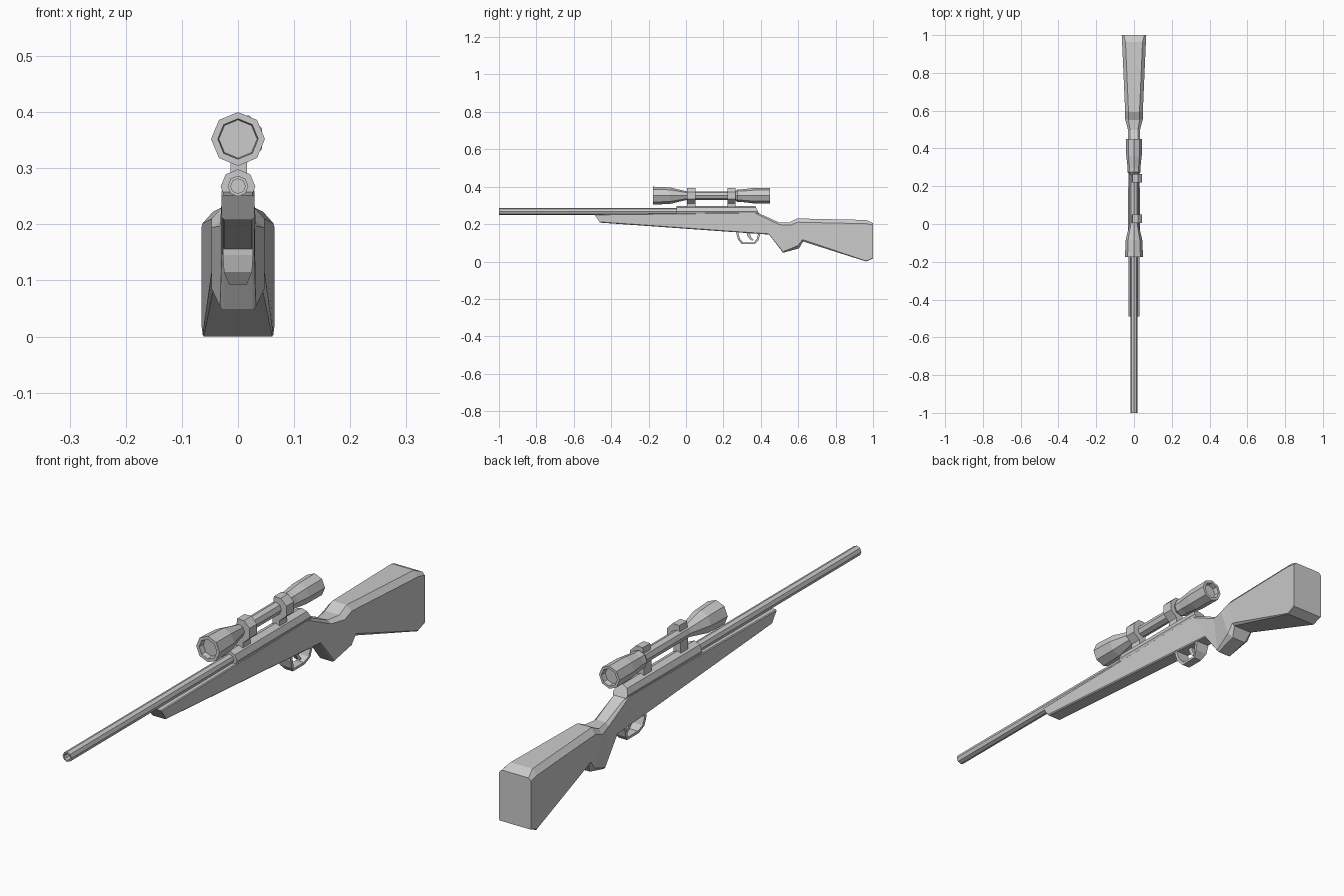
import bpy, bmesh
from math import sin, cos, pi


def finish(name, bm):
    bmesh.ops.recalc_face_normals(bm, faces=bm.faces[:])
    mesh = bpy.data.meshes.new(name)
    bm.to_mesh(mesh)
    bm.free()
    ob = bpy.data.objects.new(name, mesh)
    bpy.context.collection.objects.link(ob)
    return ob


def loft(name, rings):
    """Skin a list of equal-length point rings and cap both ends."""
    bm = bmesh.new()
    rows = [[bm.verts.new(p) for p in ring] for ring in rings]
    n = len(rows[0])
    for a, b in zip(rows, rows[1:]):
        for i in range(n):
            j = (i + 1) % n
            bm.faces.new((a[i], a[j], b[j], b[i]))
    bm.faces.new(rows[0])
    bm.faces.new(rows[-1])
    return finish(name, bm)


def turned(name, profile, z, sides=8):
    """Octagonal part turned around a line along y; profile is (y, radius)."""
    return loft(name, [[(r * cos(2 * pi * i / sides), y, z + r * sin(2 * pi * i / sides))
                        for i in range(sides)] for y, r in profile])


def strip(name, outer, inner):
    """Band following a side path; points are (y, z, half width)."""
    return loft(name, [[(-o[2], o[0], o[1]), (o[2], o[0], o[1]),
                        (o[2], i[0], i[1]), (-o[2], i[0], i[1])]
                       for o, i in zip(outer, inner)])


# Stock: top y,z / bottom y,z / half width / top inset,drop / bottom inset,rise
sections = [
    (-0.49, 0.252, -0.46, 0.208, 0.029, 0.003, 0.003, 0.004, 0.004),
    (0.37, 0.262, 0.37, 0.149, 0.029, 0.003, 0.003, 0.004, 0.004),
    (0.39, 0.258, 0.444, 0.144, 0.029, 0.006, 0.012, 0.004, 0.004),
    (0.497, 0.209, 0.519, 0.047, 0.032, 0.012, 0.012, 0.006, 0.006),
    (0.551, 0.209, 0.604, 0.070, 0.047, 0.018, 0.015, 0.018, 0.015),
    (0.594, 0.230, 0.626, 0.107, 0.047, 0.018, 0.020, 0.008, 0.010),
    (0.963, 0.222, 0.963, 0.000, 0.063, 0.018, 0.020, 0.002, 0.003),
    (1.0, 0.205, 1.0, 0.016, 0.065, 0.010, 0.010, 0.002, 0.003),
]
rings = []
for yt, zt, yb, zb, w, ti, td, bi, br in sections:
    def at(x, z):
        return (x, yt + (yb - yt) * (zt - z) / (zt - zb), z)
    half = [(w - ti, zt), (w, zt - td), (w, zb + br), (w - bi, zb)]
    rings.append([at(x, z) for x, z in half] + [at(-x, z) for x, z in reversed(half)])
loft("stock", rings)

# Barrel with hollow muzzle, and receiver with slanted rear end
turned("barrel", [(-0.95, 0.013), (-1.0, 0.013), (-1.0, 0.0185), (-0.04, 0.0185)], 0.268)
receiver = turned("receiver", [(-0.05, 0.031), (0.37, 0.030)], 0.267)
for v in receiver.data.vertices:
    if v.co.y > 0.3:
        v.co.y = 0.37 + (0.297 - v.co.z) * 0.5

# Scope with recessed lenses
turned("scope", [(-0.155, 0.034), (-0.176, 0.036), (-0.176, 0.048), (-0.085, 0.044),
                 (-0.01, 0.026), (0.005, 0.023), (0.262, 0.023), (0.275, 0.034),
                 (0.30, 0.034), (0.36, 0.041), (0.449, 0.042), (0.449, 0.032),
                 (0.43, 0.030)], 0.352)

# Scope mounts: foot on the receiver and a clamp around the right side
clamp = [(-0.008, 0.394), (0.020, 0.394), (0.043, 0.371), (0.043, 0.334),
         (0.016, 0.310), (0.016, 0.285), (-0.013, 0.285), (-0.013, 0.335)]
for label, y in (("front", 0.028), ("rear", 0.243)):
    loft(label + "_scope_mount",
         [[(x, y + d, z) for x, z in clamp] for d in (-0.022, 0.022)])

# Trigger guard and trigger
strip("trigger_guard",
      [(0.268, 0.165, 0.027), (0.270, 0.145, 0.027), (0.279, 0.115, 0.025), (0.299, 0.093, 0.016),
       (0.367, 0.093, 0.016), (0.388, 0.115, 0.025), (0.398, 0.150, 0.027)],
      [(0.280, 0.165), (0.281, 0.147), (0.289, 0.120), (0.304, 0.102),
       (0.362, 0.102), (0.378, 0.120), (0.386, 0.150)])
strip("trigger",
      [(0.322, 0.160, 0.008), (0.328, 0.138, 0.008), (0.340, 0.120, 0.007), (0.356, 0.110, 0.006)],
      [(0.342, 0.160), (0.343, 0.142), (0.350, 0.127), (0.360, 0.116)])
